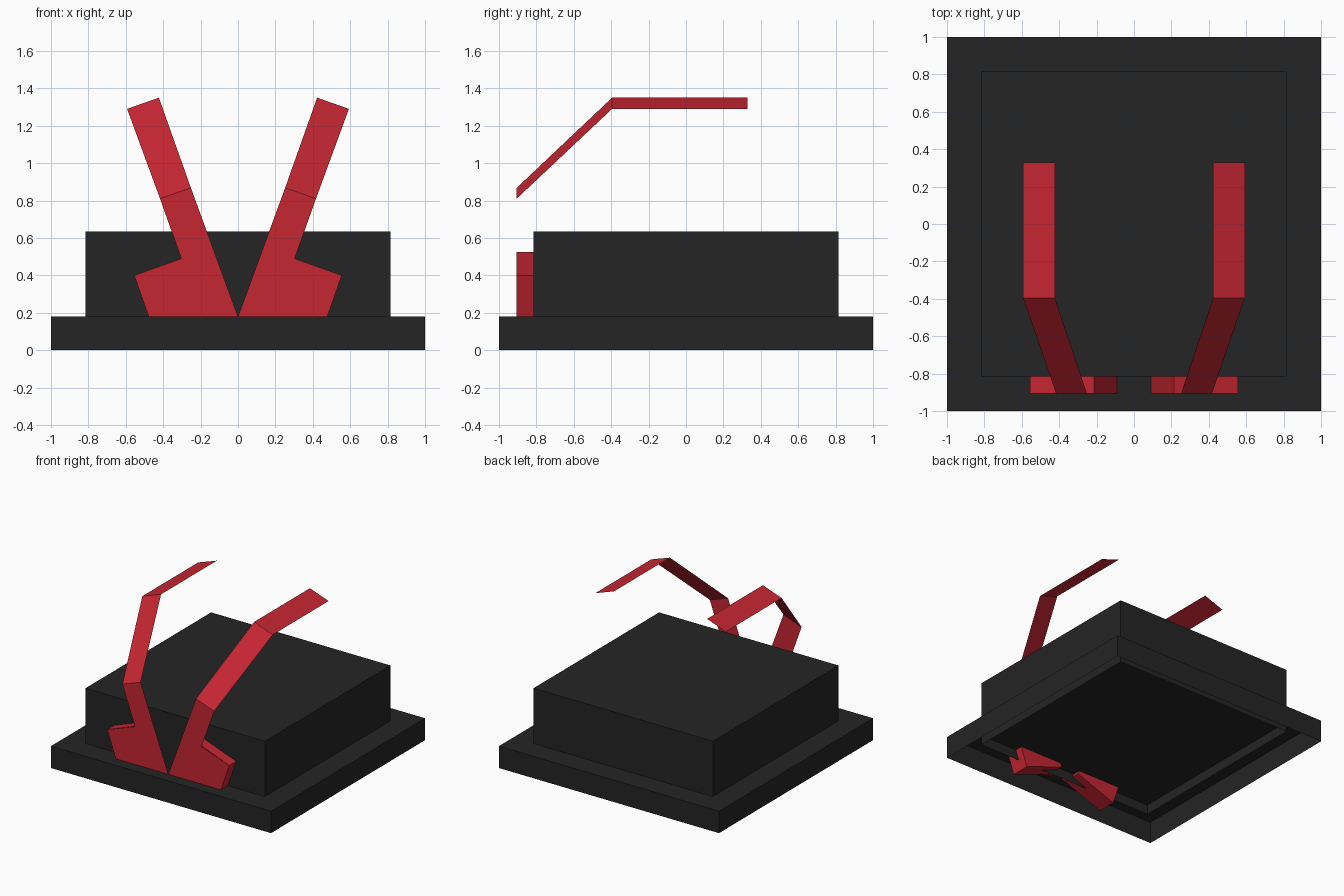
import bpy, bmesh

if "Cube" in bpy.data.objects:
    bpy.data.objects.remove(bpy.data.objects["Cube"])


def material(name, rgb):
    m = bpy.data.materials.new(name)
    m.diffuse_color = (*rgb, 1)
    m.use_nodes = True
    m.node_tree.nodes["Principled BSDF"].inputs["Base Color"].default_value = m.diffuse_color
    return m


BLACK = material("charcoal", (0.018, 0.018, 0.018))
RED = material("red", (0.56, 0.019, 0.032))


def make(name, bm, mat):
    me = bpy.data.meshes.new(name)
    bm.to_mesh(me)
    bm.free()
    me.materials.append(mat)
    ob = bpy.data.objects.new(name, me)
    bpy.context.collection.objects.link(ob)
    return ob


def open_box(name, half, z0, z1):
    """Thin square lid: four walls and a top, open underneath."""
    bm = bmesh.new()
    bmesh.ops.create_cube(bm, size=1)
    for v in bm.verts:
        v.co = (v.co.x * 2 * half, v.co.y * 2 * half, z1 if v.co.z > 0 else z0)
    bm.normal_update()
    bmesh.ops.delete(bm, geom=[f for f in bm.faces if f.normal.z < -0.5], context='FACES_ONLY')
    make(name, bm, BLACK)


# Base tray and raised box
open_box("base_tray", 1.0, 0.0, 0.18)
open_box("raised_box", 0.815, 0.10, 0.635)

FRONT, BACK = -0.905, -0.75
# Front outline of the foot with its upright, and of the block behind it
PLATE = [(0, 0.18), (0.424, 0.026), (0.555, 0.40), (0.303, 0.49), (0.417, 0.81), (0.252, 0.868)]
BLOCK = [(0.08, 0.151), (0.424, 0.026), (0.555, 0.40), (0.215, 0.525)]

for side, s in (("right", 1), ("left", -1)):
    # Thin folded arm: foot plate, sloping strip, level strip
    bm = bmesh.new()
    plate = [bm.verts.new((s * x, FRONT, z)) for x, z in PLATE]
    bm.faces.new(plate)
    last = plate[4:]
    for y in (-0.395, 0.33):
        row = [bm.verts.new((s * x, y, z)) for x, z in ((0.593, 1.29), (0.423, 1.35))]
        bm.faces.new((last[0], row[0], row[1], last[1]))
        last = row
    if s < 0:
        bmesh.ops.reverse_faces(bm, faces=bm.faces[:])
    make(side + "_arm", bm, RED)

    # Foot block running back into the box, its front closed by the plate
    bm = bmesh.new()
    front = [bm.verts.new((s * x, FRONT, z)) for x, z in BLOCK]
    back = [bm.verts.new((s * x, BACK, z)) for x, z in BLOCK]
    for i in range(4):
        j = (i + 1) % 4
        bm.faces.new((front[j], front[i], back[i], back[j]))
    bm.faces.new(back[::-1])
    if s < 0:
        bmesh.ops.reverse_faces(bm, faces=bm.faces[:])
    make(side + "_foot_block", bm, RED)
